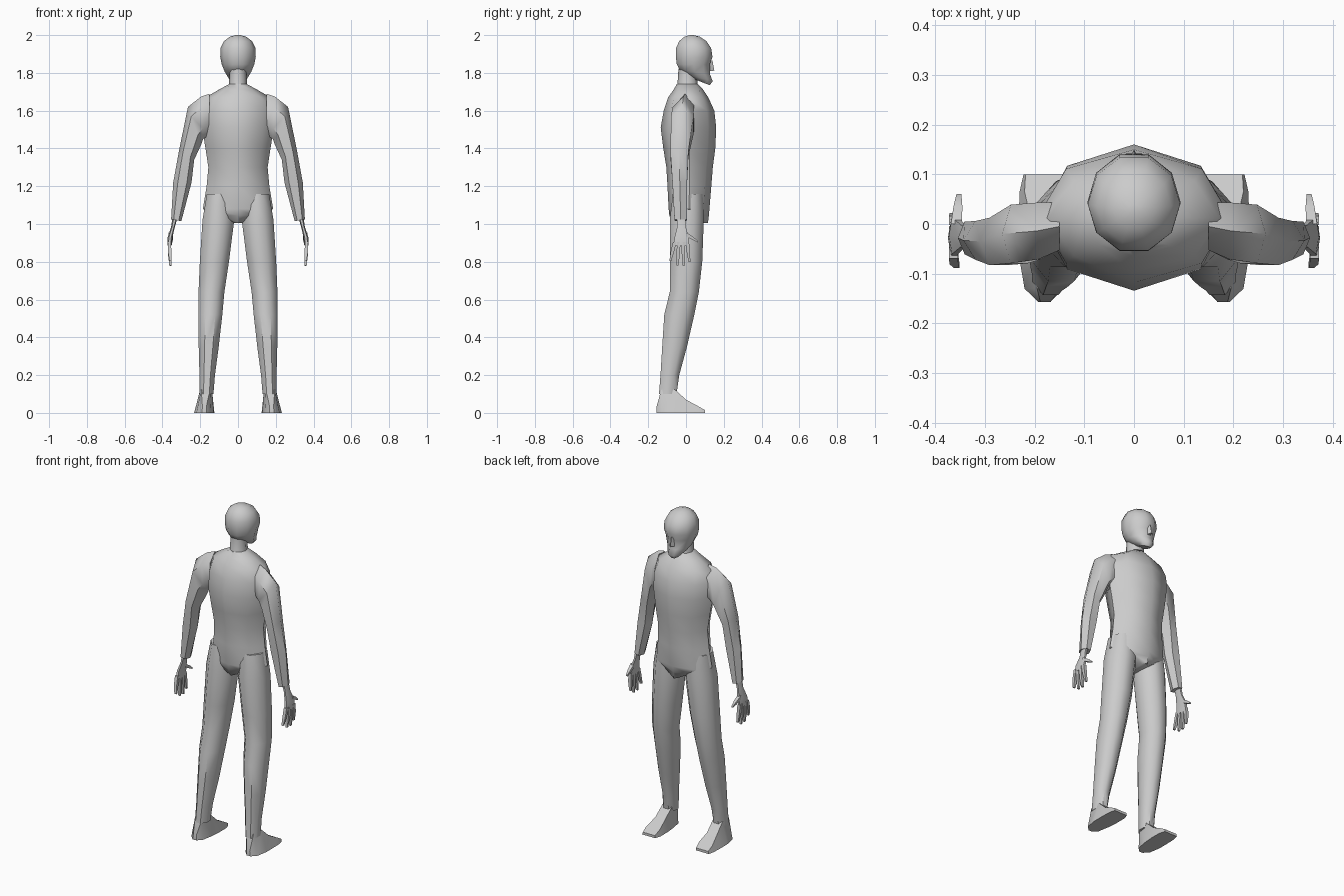
import bpy, bmesh, math
from mathutils import Vector

grey = bpy.data.materials.new("plain grey")
grey.diffuse_color = (0.6, 0.6, 0.6, 1)


def ring(a, b, y0, y1, n=8, tilt=0.0, off=0.0):
    """Oval section between edge points a and b (x, z); tilt raises or lowers its +y side."""
    c = Vector(((a[0] + b[0]) / 2, (y0 + y1) / 2, (a[1] + b[1]) / 2))
    u = Vector(((b[0] - a[0]) / 2, 0, (b[1] - a[1]) / 2))
    v = Vector((0, (y1 - y0) / 2, tilt))
    k = 1 / math.cos(off)
    return [c + k * (u * math.cos(t) + v * math.sin(t))
            for t in (off + 2 * math.pi * i / n for i in range(n))]


def flat(z, w, y0, y1, n=8, tilt=0.0):
    """Horizontal section centred on x = 0."""
    return ring((-w, z), (w, z), y0, y1, n, tilt)


def loft(name, rings, sx=1, angle=50):
    """Skin a run of sections and cap both ends."""
    bm = bmesh.new()
    rows = [[bm.verts.new((p[0] * sx, p[1], p[2])) for p in r] for r in rings]
    n = len(rows[0])
    for r, s in zip(rows, rows[1:]):
        for i in range(n):
            bm.faces.new((r[i], r[(i + 1) % n], s[(i + 1) % n], s[i]))
    bm.faces.new(rows[0])
    bm.faces.new(rows[-1])
    bmesh.ops.recalc_face_normals(bm, faces=bm.faces)
    me = bpy.data.meshes.new(name)
    bm.to_mesh(me)
    bm.free()
    me.materials.append(grey)
    ob = bpy.data.objects.new(name, me)
    bpy.context.collection.objects.link(ob)
    bpy.ops.object.select_all(action='DESELECT')
    ob.select_set(True)
    bpy.context.view_layer.objects.active = ob
    bpy.ops.object.shade_smooth_by_angle(angle=math.radians(angle))
    return ob


# head, from jaw to crown
loft("head", [
    flat(1.752, .030, .035, .128, 10, -.018),
    flat(1.775, .052, -.005, .145, 10, -.020),
    flat(1.805, .070, -.040, .132, 10, -.015),
    flat(1.845, .086, -.053, .130, 10),
    flat(1.885, .094, -.059, .145, 10),
    flat(1.930, .093, -.058, .138, 10),
    flat(1.968, .075, -.040, .112, 10),
    flat(1.992, .042, -.010, .075, 10),
    flat(2.000, .012, .020, .040, 10)])

# nose: small wedge under the brow
loft("nose", [
    [(-.008, .125, 1.862), (.008, .125, 1.862), (0, .140, 1.866)],
    [(-.016, .118, 1.808), (.016, .118, 1.808), (0, .150, 1.812)]])

# neck
loft("neck", [flat(1.70, .060, -.060, .075), flat(1.74, .047, -.045, .062),
              flat(1.82, .045, -.040, .055)])

# torso, from collar to crotch
loft("torso", [
    flat(1.742, .045, -.048, .062),
    flat(1.712, .100, -.065, .090),
    flat(1.670, .172, -.095, .118),
    flat(1.600, .193, -.118, .150),
    flat(1.510, .190, -.134, .160),
    flat(1.400, .172, -.120, .155),
    flat(1.300, .157, -.104, .142),
    flat(1.200, .166, -.098, .134),
    flat(1.080, .186, -.092, .124),
    flat(1.045, .120, -.088, .121),
    flat(1.005, .025, -.070, .116)])

OFF = math.pi / 8
for side, s in (("left", -1), ("right", 1)):
    # leg sections: height, inner x, outer x, back y, front y
    loft(side + "_leg", [ring((a, z), (b, z), y0, y1, 8, 0, OFF) for z, a, b, y0, y1 in (
        (1.16, .030, .165, -.070, .090),
        (1.02, .020, .188, -.086, .094),
        (.80, .048, .202, -.086, .086),
        (.64, .072, .209, -.086, .068),
        (.52, .083, .210, -.115, .044),
        (.35, .102, .208, -.126, .005),
        (.20, .122, .204, -.135, -.036),
        (.10, .130, .205, -.143, -.050))], s)

    # foot sections, heel to toe: y, inner x, outer x, top inner x, top outer x, top z
    loft(side + "_foot", [[(a, y, 0), (b, y, 0), (d, y, h), (c, y, h)]
                          for y, a, b, c, d, h in (
        (-.157, .168, .192, .168, .188, .030),
        (-.130, .142, .220, .148, .195, .125),
        (-.060, .130, .232, .138, .200, .125),
        (.000, .125, .232, .140, .205, .070),
        (.065, .125, .230, .132, .220, .035),
        (.100, .135, .222, .138, .218, .015))], s, 40)

    # arm sections: inner (x, z), outer (x, z), back y, front y
    loft(side + "_arm", [ring(a, b, y0, y1, 6) for a, b, y0, y1 in (
        ((.150, 1.47), (.150, 1.69), -.060, .050),
        ((.185, 1.45), (.195, 1.675), -.080, .052),
        ((.195, 1.42), (.265, 1.62), -.088, .048),
        ((.232, 1.34), (.310, 1.40), -.090, .020),
        ((.246, 1.22), (.343, 1.22), -.078, .012),
        ((.300, 1.015), (.354, 1.025), -.066, .010))], s)

    # palm
    loft(side + "_hand", [ring((a, z), (b, z), y0, y1, 6) for z, a, b, y0, y1 in (
        (1.04, .318, .346, -.052, .000),
        (.985, .334, .354, -.050, .002),
        (.93, .347, .372, -.066, .020),
        (.885, .351, .374, -.072, .016))], s)

    # fingers: root y, tip y, tip z
    for i, (y, ty, tz) in enumerate(((-.060, -.083, .805), (-.038, -.045, .780),
                                     (-.015, -.012, .778), (.007, .018, .800))):
        m = (y + ty) / 2
        loft(f"{side}_finger_{i + 1}", [ring((a, z), (b, z), c - r, c + r, 4, 0, math.pi / 4)
                                       for z, a, b, c, r in (
            (.905, .354, .372, y, .009), ((.905 + tz) / 2, .353, .371, m, .009),
            (tz, .351, .363, ty, .005))], s)

    # thumb
    loft(side + "_thumb", [[(x - r, y, z - r), (x + r, y, z - r), (x + r, y, z + r), (x - r, y, z + r)]
                           for x, y, z, r in ((.357, .000, .945, .011), (.354, .035, .925, .009),
                                              (.352, .060, .908, .005))], s)
